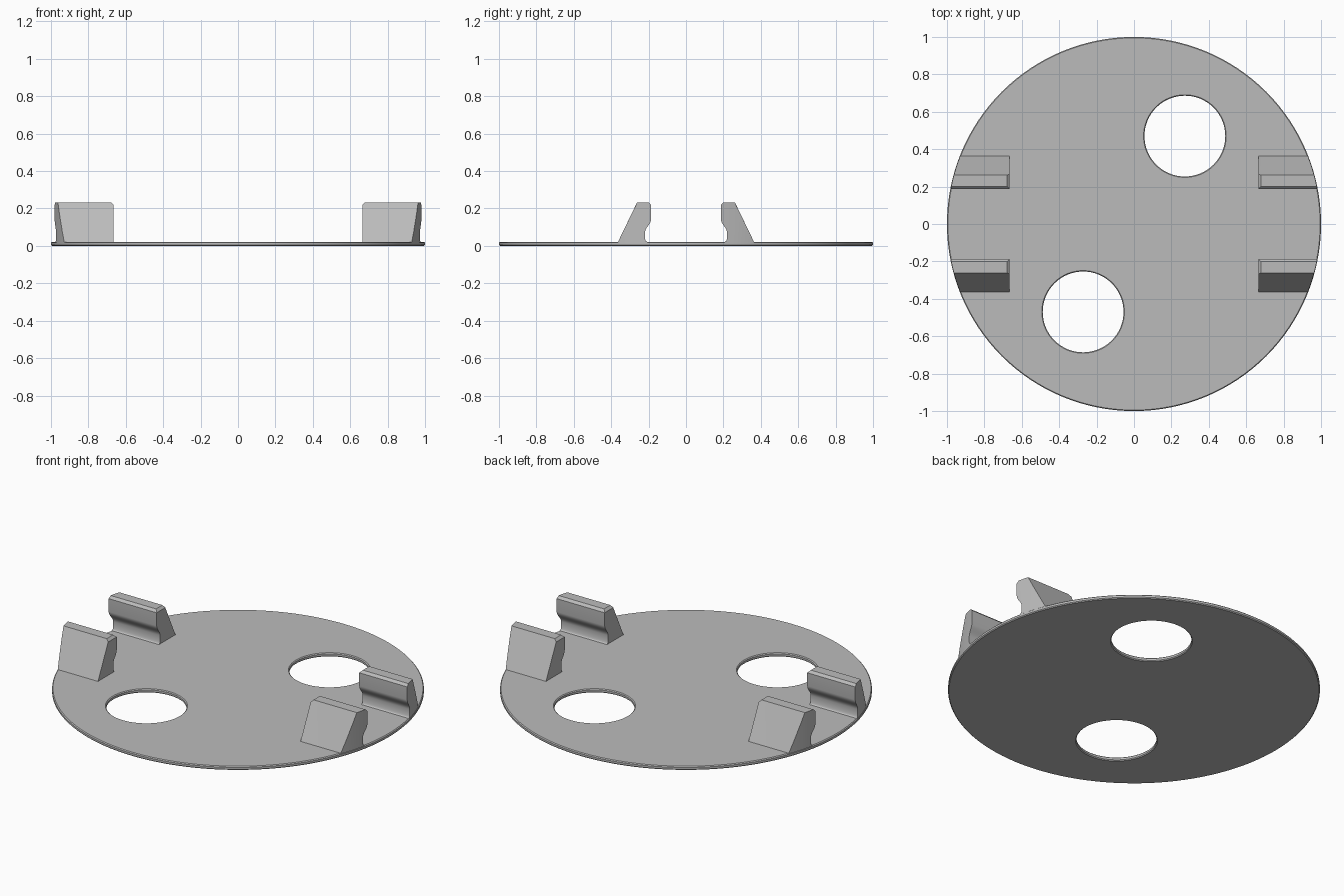
import bpy, bmesh, math
from mathutils import Matrix

cube = bpy.data.objects.get("Cube")
if cube:
    bpy.data.objects.remove(cube)

grey = bpy.data.materials.new("plain grey")
grey.use_nodes = True
colour = (0.5, 0.5, 0.5, 1)
grey.diffuse_color = colour
grey.node_tree.nodes["Principled BSDF"].inputs["Base Color"].default_value = colour

THICK = 0.022
EDGE = 0.005


def finish(name, bm):
    bmesh.ops.recalc_face_normals(bm, faces=bm.faces)
    mesh = bpy.data.meshes.new(name)
    bm.to_mesh(mesh)
    bm.free()
    mesh.materials.append(grey)
    obj = bpy.data.objects.new(name, mesh)
    bpy.context.scene.collection.objects.link(obj)
    return obj


def loft(name, rings):
    """Join matching rings of points into a closed solid."""
    bm = bmesh.new()
    loops = [[bm.verts.new(p) for p in ring] for ring in rings]
    n = len(loops[0])
    for a, b in zip(loops, loops[1:]):
        for i in range(n):
            j = (i + 1) % n
            bm.faces.new((a[i], a[j], b[j], b[i]))
    bm.faces.new(loops[0])
    bm.faces.new(loops[-1])
    return finish(name, bm)


def round_solid(name, x, y, sections, n):
    """Upright solid of revolution from (radius, height) sections."""
    turns = [2 * math.pi * i / n for i in range(n)]
    return loft(name, [[(x + r * math.cos(t), y + r * math.sin(t), z)
                        for t in turns] for r, z in sections])


def boolean(obj, cutter, operation):
    mod = obj.modifiers.new(operation.title(), "BOOLEAN")
    mod.operation = operation
    mod.solver = "EXACT"
    mod.object = cutter
    cutter.hide_render = True
    bpy.context.view_layer.objects.active = obj
    bpy.ops.object.modifier_apply(modifier=mod.name)


def smooth(obj):
    bpy.ops.object.select_all(action="DESELECT")
    obj.select_set(True)
    bpy.context.view_layer.objects.active = obj
    bpy.ops.object.shade_smooth_by_angle(angle=math.radians(25))


# Thin round plate with softened rims
plate = round_solid("base_plate", 0, 0, [
    (1 - EDGE, 0), (1, EDGE), (1, THICK - EDGE), (1 - EDGE, THICK)], 128)

# Two round openings, flared slightly at both faces
R = 0.216
helpers = []
for side in (1, -1):
    hole = round_solid("hole_cutter", side * 0.272, side * 0.47, [
        (R + 2 * EDGE, -EDGE), (R, EDGE),
        (R, THICK - EDGE), (R + 2 * EDGE, THICK + EDGE)], 64)
    boolean(plate, hole, "DIFFERENCE")
    helpers.append(hole)
smooth(plate)

# Clip profile (y, z): sloped back, bevelled top, hollowed gripping face
TOP, CHAMFER, GRIP, WAIST = 0.233, 0.014, 0.187, 0.219
profile = [(0.371, 0.006), (0.261, TOP), (GRIP + CHAMFER, TOP), (GRIP, TOP - CHAMFER)]
for i in range(9):
    t = i / 8
    s = (1 - math.cos(math.pi * t)) / 2
    profile.append((GRIP + (WAIST - GRIP) * s, 0.142 - 0.07 * t))
profile += [(WAIST, 0.036), (WAIST - 0.004, 0.027), (WAIST - 0.012, 0.021),
            (WAIST - 0.012, 0.006)]

# End outline, lowered so the inner end of the top is bevelled too
end_profile = list(profile)
end_profile[1] = (0.268, TOP - CHAMFER)
end_profile[2] = (GRIP + 0.001, TOP - CHAMFER)

# Four clips trimmed to the round outline of the plate
rim = round_solid("rim_trimmer", 0, 0, [(0.998, 0.004), (0.998, 0.5)], 128)
helpers.append(rim)
for sx, x_name in ((1, "left"), (-1, "right")):
    for sy, y_name in ((-1, "front"), (1, "back")):
        sections = ((0.665, end_profile), (0.665 + CHAMFER, profile), (1.1, profile))
        clip = loft(f"{y_name}_{x_name}_clip", [
            [(sx * x, sy * y, z) for y, z in outline] for x, outline in sections])
        boolean(clip, rim, "INTERSECT")
        smooth(clip)

for helper in helpers:
    bpy.data.objects.remove(helper)
